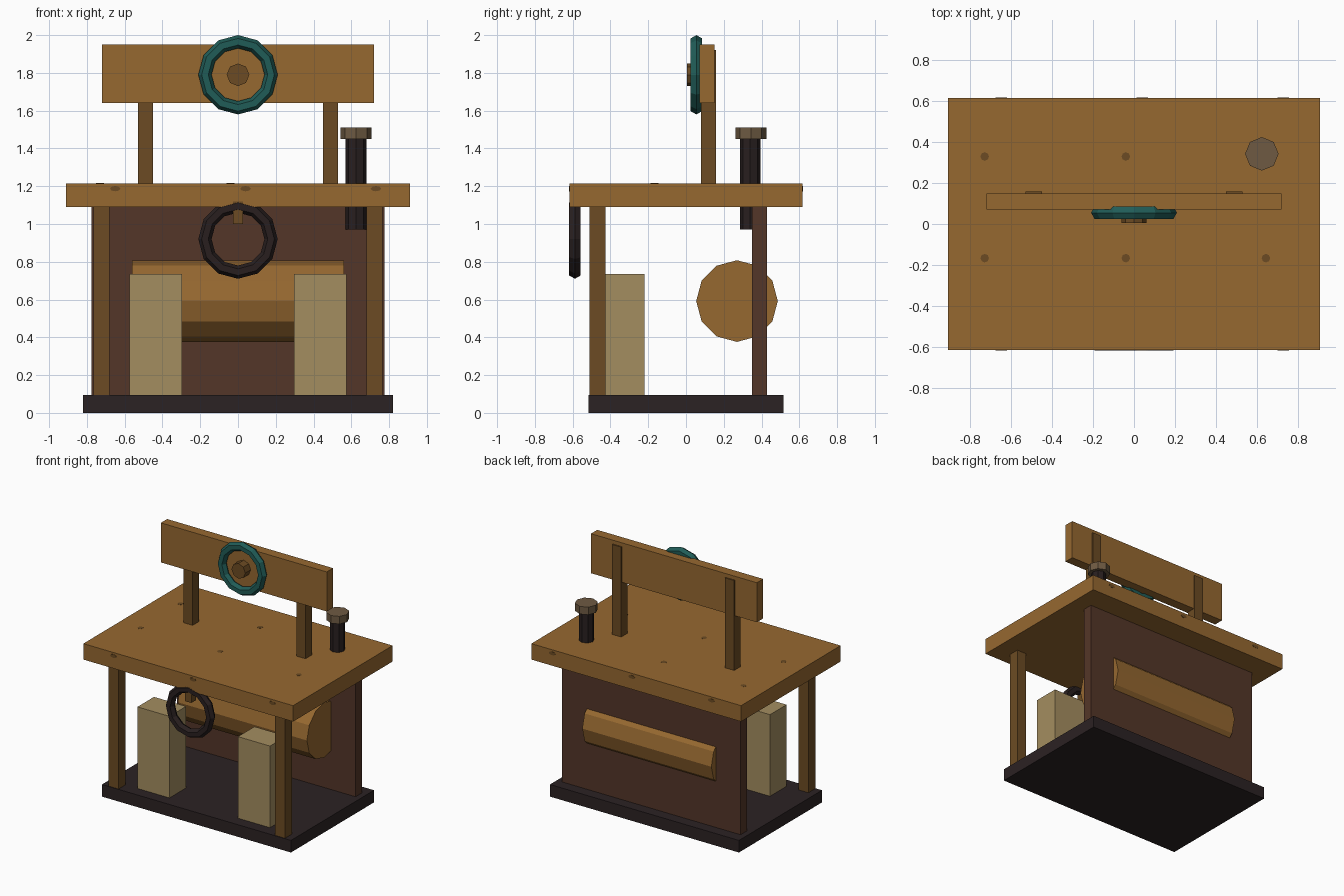
import bpy
import math

if "Cube" in bpy.data.objects:
    bpy.data.objects.remove(bpy.data.objects["Cube"])


def material(name, r, g, b):
    def lin(c):
        c /= 255
        return c / 12.92 if c <= 0.04045 else ((c + 0.055) / 1.055) ** 2.4
    m = bpy.data.materials.new(name)
    m.diffuse_color = (lin(r), lin(g), lin(b), 1)
    m.use_nodes = True
    m.node_tree.nodes["Principled BSDF"].inputs["Base Color"].default_value = m.diffuse_color
    return m


WOOD = material("warm wood", 150, 104, 48)
DARK_WOOD = material("dark wood", 108, 75, 35)
WALL = material("red brown wood", 84, 54, 40)
PALE = material("pale timber", 164, 141, 96)
BASE = material("charcoal", 43, 34, 35)
IRON = material("black iron", 40, 31, 31)
TEAL = material("teal", 32, 92, 87)
CAP = material("grey brown", 110, 90, 66)


def finish(name, mat):
    ob = bpy.context.object
    ob.name = ob.data.name = name
    ob.data.materials.append(mat)
    return ob


def box(name, mat, x, y, z):
    """Box from (min, max) ranges."""
    bpy.ops.mesh.primitive_cube_add(size=1, location=[sum(r) / 2 for r in (x, y, z)])
    ob = finish(name, mat)
    for v in ob.data.vertices:
        v.co = [c * (r[1] - r[0]) for c, r in zip(v.co, (x, y, z))]
    return ob


def cylinder(name, mat, sides, radius, depth, loc, rot=(0, 0, 0), squash=1):
    bpy.ops.mesh.primitive_cylinder_add(vertices=sides, radius=radius, depth=depth,
                                        location=loc, rotation=rot)
    ob = finish(name, mat)
    for v in ob.data.vertices:
        v.co.y *= squash
    return ob


def ring(name, mat, loc):
    bpy.ops.mesh.primitive_torus_add(major_segments=12, minor_segments=6,
                                     major_radius=0.175, minor_radius=0.035,
                                     location=loc, rotation=(math.pi / 2, 0, 0))
    return finish(name, mat)


H = math.pi / 2

# Base, back wall and roof
box("base", BASE, (-0.82, 0.82), (-0.515, 0.515), (0, 0.095))
box("back_wall", WALL, (-0.775, 0.775), (0.35, 0.43), (0.09, 1.1))
box("roof", WOOD, (-0.91, 0.91), (-0.617, 0.617), (1.09, 1.215))

# Mirrored posts and pale blocks
for s, side in ((-1, "left"), (1, "right")):
    def span(a, b):
        return tuple(sorted((s * a, s * b)))
    box("front_post_" + side, DARK_WOOD, span(0.68, 0.765), (-0.51, -0.425), (0.09, 1.1))
    box("block_" + side, PALE, span(0.297, 0.575), (-0.425, -0.22), (0.09, 0.735))
    box("sign_post_" + side, DARK_WOOD, span(0.45, 0.53), (0.08, 0.16), (1.2, 1.92))

# Log through the back wall
cylinder("log", WOOD, 12, 0.216, 1.12, (0, 0.27, 0.592), (0, H, 0))

# Sign board with ring and hub
box("sign_board", WOOD, (-0.72, 0.72), (0.072, 0.15), (1.64, 1.95))
ring("sign_ring", TEAL, (0, 0.055, 1.79))
cylinder("sign_hub", DARK_WOOD, 8, 0.06, 0.075, (0, 0.0425, 1.79), (H, 0, 0))

# Hanging ring under the roof edge
ring("hanging_ring", IRON, (0, -0.588, 0.92))
box("ring_hanger", DARK_WOOD, (-0.027, 0.027), (-0.617, -0.56), (1.0, 1.12))

# Chimney
cylinder("chimney_pipe", IRON, 8, 0.055, 0.49, (0.625, 0.34, 1.215))
cylinder("chimney_cap", CAP, 8, 0.082, 0.06, (0.625, 0.343, 1.48))

# Flush nail heads on the roof top and its front and back edges
for x in (-0.73, -0.04, 0.645):
    for y in (-0.167, 0.33):
        cylinder("roof_nail", DARK_WOOD, 8, 0.021, 0.004, (x, y, 1.214))
for x in (-0.65, 0.04, 0.73):
    for y in (-0.617, 0.617):
        cylinder("edge_nail", DARK_WOOD, 8, 0.028, 0.004, (x, y, 1.187), (H, 0, 0), 0.5)
